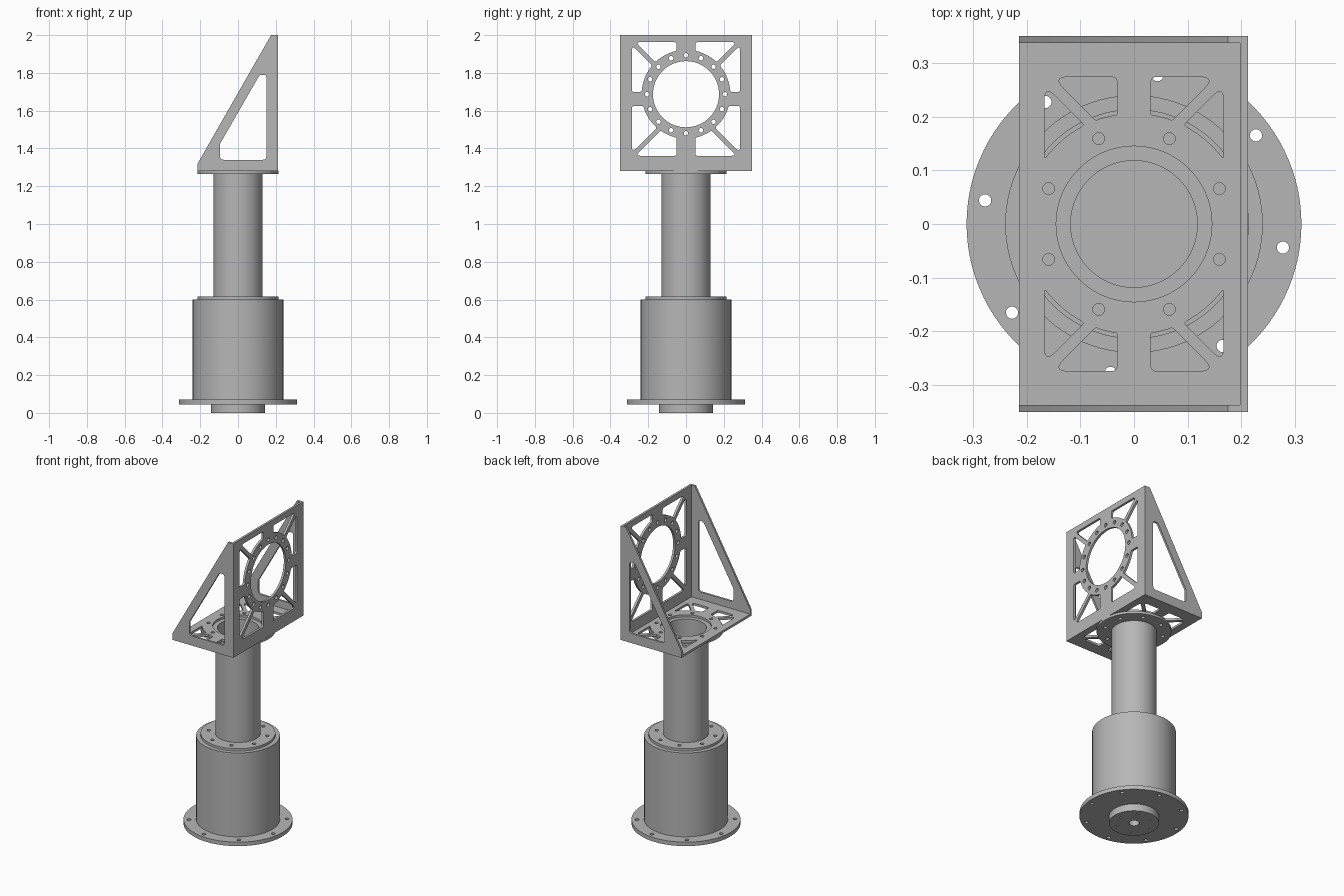
import bpy, bmesh
from math import sin, cos, tan, pi, sqrt, atan2, radians
from mathutils import Vector

cube = bpy.data.objects.get("Cube")
if cube:
    bpy.data.objects.remove(cube, do_unlink=True)

GREY = (0.47, 0.47, 0.47, 1)
metal = bpy.data.materials.new("grey_metal")
metal.use_nodes = True
metal.diffuse_color = GREY
metal.node_tree.nodes["Principled BSDF"].inputs["Base Color"].default_value = GREY


def circle(r, n=96, centre=(0, 0)):
    return [(centre[0] + r * cos(2 * pi * i / n), centre[1] + r * sin(2 * pi * i / n))
            for i in range(n)]


def bolt_circle(count, ring, r, offset=0, centre=(0, 0)):
    angles = [radians(offset) + 2 * pi * i / count for i in range(count)]
    return [circle(r, 16, (centre[0] + ring * cos(a), centre[1] + ring * sin(a)))
            for a in angles]


def rounded(points, r):
    """Fillet the sharp corners of a closed outline."""
    pts = [Vector(p) for p in points]
    out = []
    for i, p in enumerate(pts):
        to_prev, to_next = pts[i - 1] - p, pts[(i + 1) % len(pts)] - p
        angle = to_prev.angle(to_next)
        if angle > radians(155):
            out.append(tuple(p))
            continue
        d = min(r / tan(angle / 2), 0.45 * to_prev.length, 0.45 * to_next.length)
        a, b = p + to_prev.normalized() * d, p + to_next.normalized() * d
        for j in range(6):
            t = j / 5
            out.append(tuple(a * (1 - t) ** 2 + p * 2 * t * (1 - t) + b * t * t))
    return out


def extrude(name, loops, low, high, axis="Z"):
    """Solid from an outline and its holes, extruded along an axis."""
    curve = bpy.data.curves.new(name, "CURVE")
    curve.dimensions = "2D"
    curve.fill_mode = "BOTH"
    curve.extrude = (high - low) / 2
    for loop in loops:
        spline = curve.splines.new("POLY")
        spline.points.add(len(loop) - 1)
        for point, (u, v) in zip(spline.points, loop):
            point.co = (u, v, 0, 1)
        spline.use_cyclic_u = True
    temp = bpy.data.objects.new(name + "_outline", curve)
    mesh = bpy.data.meshes.new_from_object(temp)
    bpy.data.objects.remove(temp)
    bpy.data.curves.remove(curve)

    bm = bmesh.new()
    bm.from_mesh(mesh)
    for vert in bm.verts:
        u, v, w = vert.co
        w += (low + high) / 2
        vert.co = {"X": (w, u, v), "Y": (u, w, v), "Z": (u, v, w)}[axis]
    bmesh.ops.remove_doubles(bm, verts=bm.verts, dist=0.00005)
    bmesh.ops.recalc_face_normals(bm, faces=bm.faces)
    bm.to_mesh(mesh)
    bm.free()
    mesh.name = name
    mesh.materials.clear()
    mesh.materials.append(metal)
    obj = bpy.data.objects.new(name, mesh)
    bpy.context.collection.objects.link(obj)
    bpy.ops.object.select_all(action="DESELECT")
    obj.select_set(True)
    bpy.context.view_layer.objects.active = obj
    bpy.ops.object.shade_smooth_by_angle(angle=radians(30))
    return obj


def rib_windows(hu, hv, rib_u, rib_v, ring, ring_v, gap, centre_v):
    """Eight windows left between a ring, a cross and four diagonal ribs."""
    windows = []
    for sv in (1, -1):
        c = ring_v * sv

        def diagonal_angle(shift):
            m = hv - hu + shift - c
            u = (sqrt(2 * ring ** 2 - m * m) - m) / 2
            return atan2(u + m, u)

        def arc(start, end):
            return [(ring * cos(start + (end - start) * i / 6),
                     c + ring * sin(start + (end - start) * i / 6)) for i in range(7)]

        upper = [(rib_u, hv), (hu - gap, hv)]
        upper += arc(diagonal_angle(gap), atan2(sqrt(ring ** 2 - rib_u ** 2), rib_u))
        side = [(hu, hv - gap)]
        first = diagonal_angle(-gap)
        if ring < hu:      # ring lies inside the window: close along the cross rib
            dv = rib_v - c
            side += arc(first, atan2(dv, sqrt(ring ** 2 - dv ** 2))) + [(hu, rib_v)]
        else:              # ring reaches the window edge
            side += arc(first, atan2(sqrt(ring ** 2 - hu ** 2), hu))
        for su in (1, -1):
            for shape in (upper, side):
                windows.append([(su * u, centre_v + sv * v) for u, v in rounded(shape, 0.012)])
    return windows


# Pedestal
extrude("base_boss", [circle(0.143), circle(0.03, 32)] + bolt_circle(6, 0.1, 0.006), 0, 0.045)
extrude("base_flange", [circle(0.312)] + bolt_circle(8, 0.281, 0.0115, -9), 0.045, 0.07)
extrude("lower_body", [circle(0.24)], 0.07, 0.6)
extrude("column_lower_flange", [circle(0.214)] + bolt_circle(8, 0.172, 0.011, 22.5), 0.6, 0.615)
extrude("column_tube", [circle(0.13), circle(0.118)], 0.615, 1.265)
extrude("column_upper_flange",
        [circle(0.214), circle(0.118)] + bolt_circle(8, 0.172, 0.011, 22.5), 1.265, 1.28)

# Bracket floor
floor_outline = [(-0.214, -0.337), (0.198, -0.337), (0.198, 0.337), (-0.214, 0.337)]
extrude("bracket_floor",
        [floor_outline, circle(0.145)] + bolt_circle(8, 0.172, 0.011, 22.5)
        + rib_windows(0.167, 0.274, 0.031, 0, 0.206, 0, 0.015, 0), 1.28, 1.294)

# Bracket upright mounting plate
RING_Z, WINDOW_Z = 1.687, 1.662
plate_outline = [(-0.337, 1.28), (0.337, 1.28), (0.337, 2), (-0.337, 2)]
extrude("mounting_plate",
        [plate_outline, circle(0.175, centre=(0, RING_Z))]
        + bolt_circle(16, 0.206, 0.012, 0, (0, RING_Z))
        + rib_windows(0.286, 0.301, 0.05, 0.037, 0.235, RING_Z - WINDOW_Z, 0.017, WINDOW_Z),
        0.198, 0.212, "X")

# Bracket side gussets
gusset = [(-0.214, 1.28), (0.212, 1.28), (0.212, 2), (0.175, 2), (-0.214, 1.32)]
opening = rounded([(-0.095, 1.34), (0.15, 1.34), (0.15, 1.79), (0.115, 1.79), (-0.095, 1.425)], 0.02)
for side_name, y in (("front_gusset", -0.3435), ("back_gusset", 0.3435)):
    extrude(side_name, [gusset, opening], y - 0.0065, y + 0.0065, "Y")
